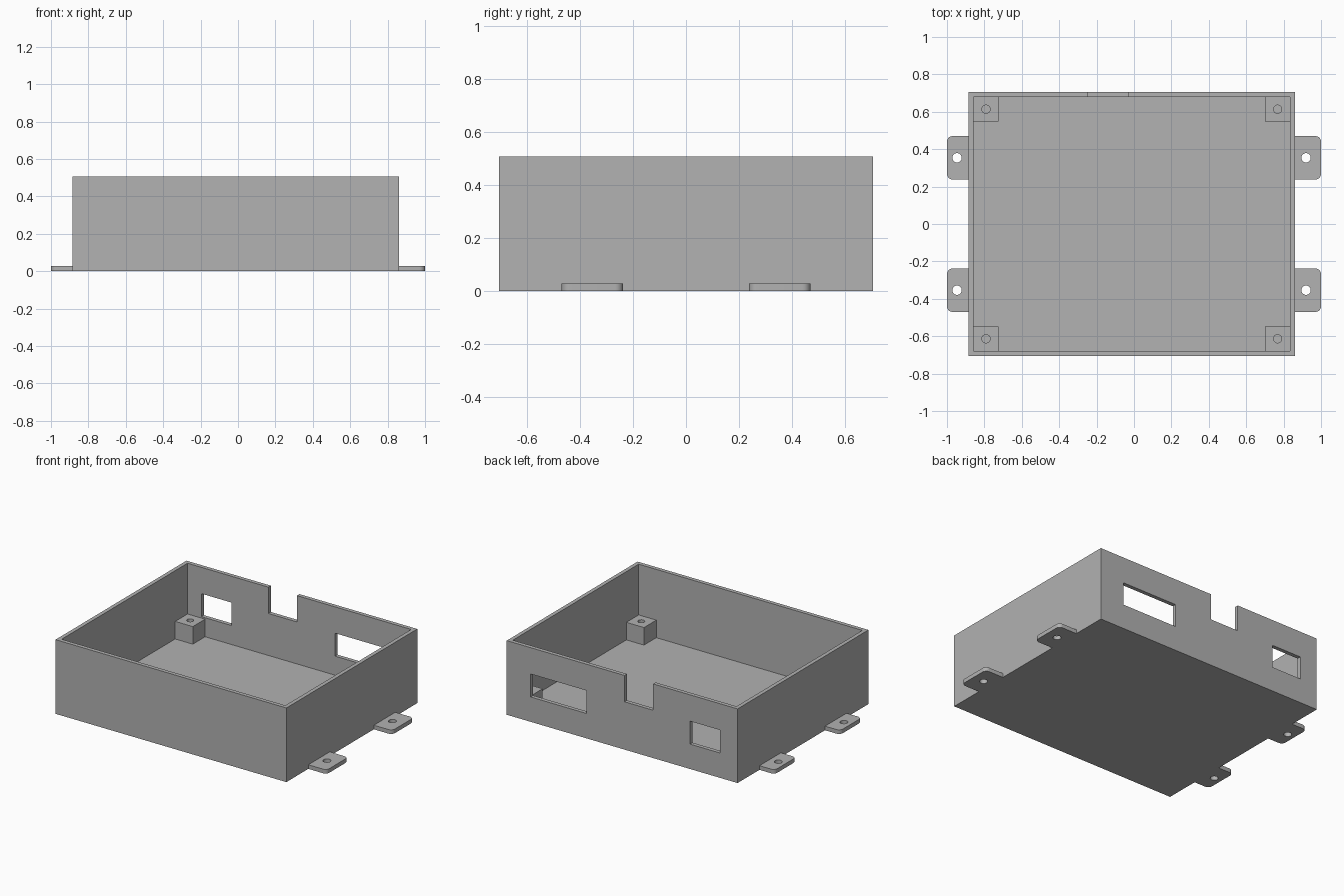
import bpy, bmesh
from mathutils import Matrix, Vector

if "Cube" in bpy.data.objects:
    bpy.data.objects.remove(bpy.data.objects["Cube"])

grey = bpy.data.materials.new("matte grey")
grey.use_nodes = True
colour = (0.445, 0.445, 0.445, 1)
grey.diffuse_color = colour
grey.node_tree.nodes["Principled BSDF"].inputs["Base Color"].default_value = colour

# Main dimensions
LEFT, RIGHT, HALF_DEPTH, HEIGHT = -0.885, 0.861, 0.707, 0.507
WALL, FLOOR, POST, POST_TOP = 0.027, 0.04, 0.133, 0.16
SILL, HEAD = 0.17, 0.327
TAB_Y, TAB_HALF, TAB_THICK, TAB_ROUND = 0.354, 0.116, 0.028, 0.03


def finish(name, bm):
    mesh = bpy.data.meshes.new(name)
    bm.to_mesh(mesh)
    bm.free()
    mesh.materials.append(grey)
    obj = bpy.data.objects.new(name, mesh)
    bpy.context.collection.objects.link(obj)
    return obj


def box(name, low, high, round_x=None):
    """Box between two corners; upright edges on the plane x = round_x are rounded."""
    low, high = Vector(low), Vector(high)
    bm = bmesh.new()
    place = Matrix.Translation((low + high) / 2) @ Matrix.Diagonal((*(high - low), 1))
    bmesh.ops.create_cube(bm, size=1, matrix=place)
    if round_x is not None:
        edges = [e for e in bm.edges
                 if all(abs(v.co.x - round_x) < 1e-4 for v in e.verts)
                 and abs(e.verts[0].co.z - e.verts[1].co.z) > 0.01]
        bmesh.ops.bevel(bm, geom=edges, offset=TAB_ROUND, segments=8,
                        profile=0.5, affect='EDGES')
    return finish(name, bm)


def cylinder(name, x, y, bottom, top, radius):
    bm = bmesh.new()
    bmesh.ops.create_cone(bm, cap_ends=True, segments=32, radius1=radius, radius2=radius,
                          depth=top - bottom,
                          matrix=Matrix.Translation((x, y, (bottom + top) / 2)))
    return finish(name, bm)


def cut(obj, *cutters):
    """Subtract the cutters, bake the result and discard them."""
    for cutter in cutters:
        mod = obj.modifiers.new("cut", 'BOOLEAN')
        mod.operation, mod.solver, mod.object = 'DIFFERENCE', 'EXACT', cutter
    graph = bpy.context.evaluated_depsgraph_get()
    baked = bpy.data.meshes.new_from_object(obj.evaluated_get(graph))
    obj.modifiers.clear()
    obj.data = baked
    for cutter in cutters:
        bpy.data.objects.remove(cutter)


def smooth(obj):
    bpy.ops.object.select_all(action='DESELECT')
    obj.select_set(True)
    bpy.context.view_layer.objects.active = obj
    bpy.ops.object.shade_smooth_by_angle(angle=0.6)


# Open case with two windows and a notch in the back wall
case = box("case", (LEFT, -HALF_DEPTH, 0), (RIGHT, HALF_DEPTH, HEIGHT))
y0, y1 = HALF_DEPTH - WALL - 0.05, HALF_DEPTH + 0.05
cut(case,
    box("cavity", (LEFT + WALL, WALL - HALF_DEPTH, FLOOR),
        (RIGHT - WALL, HALF_DEPTH - WALL, HEIGHT + 0.1)),
    box("wide_window", (0.257, y0, SILL), (0.68, y1, HEAD)),
    box("small_window", (-0.753, y0, SILL), (-0.526, y1, HEAD)),
    box("notch", (-0.246, y0, HEAD), (-0.03, y1, HEIGHT + 0.1)))

for side, sx in (("left", 1), ("right", -1)):
    inner = RIGHT - WALL if sx > 0 else LEFT + WALL
    wall_x = RIGHT if sx > 0 else LEFT
    hole_x = 0.92 if sx > 0 else -0.946
    for end, sy in (("front", -1), ("back", 1)):
        # Corner screw post with a blind hole
        xs = sorted((inner, inner - sx * POST))
        ys = sorted((sy * (HALF_DEPTH - WALL), sy * (HALF_DEPTH - WALL - POST)))
        post = box(f"{end}_{side}_post", (xs[0], ys[0], FLOOR), (xs[1], ys[1], POST_TOP))
        cut(post, cylinder("post_hole", sum(xs) / 2, sum(ys) / 2,
                           FLOOR + 0.005, POST_TOP + 0.05, 0.022))
        smooth(post)

        # Mounting tab with rounded outer corners and a through hole
        xs = sorted((wall_x, sx))
        tab = box(f"{end}_{side}_tab", (xs[0], sy * TAB_Y - TAB_HALF, 0),
                  (xs[1], sy * TAB_Y + TAB_HALF, TAB_THICK), round_x=sx)
        cut(tab, cylinder("tab_hole", hole_x, sy * TAB_Y, -0.05, TAB_THICK + 0.05, 0.025))
        smooth(tab)
